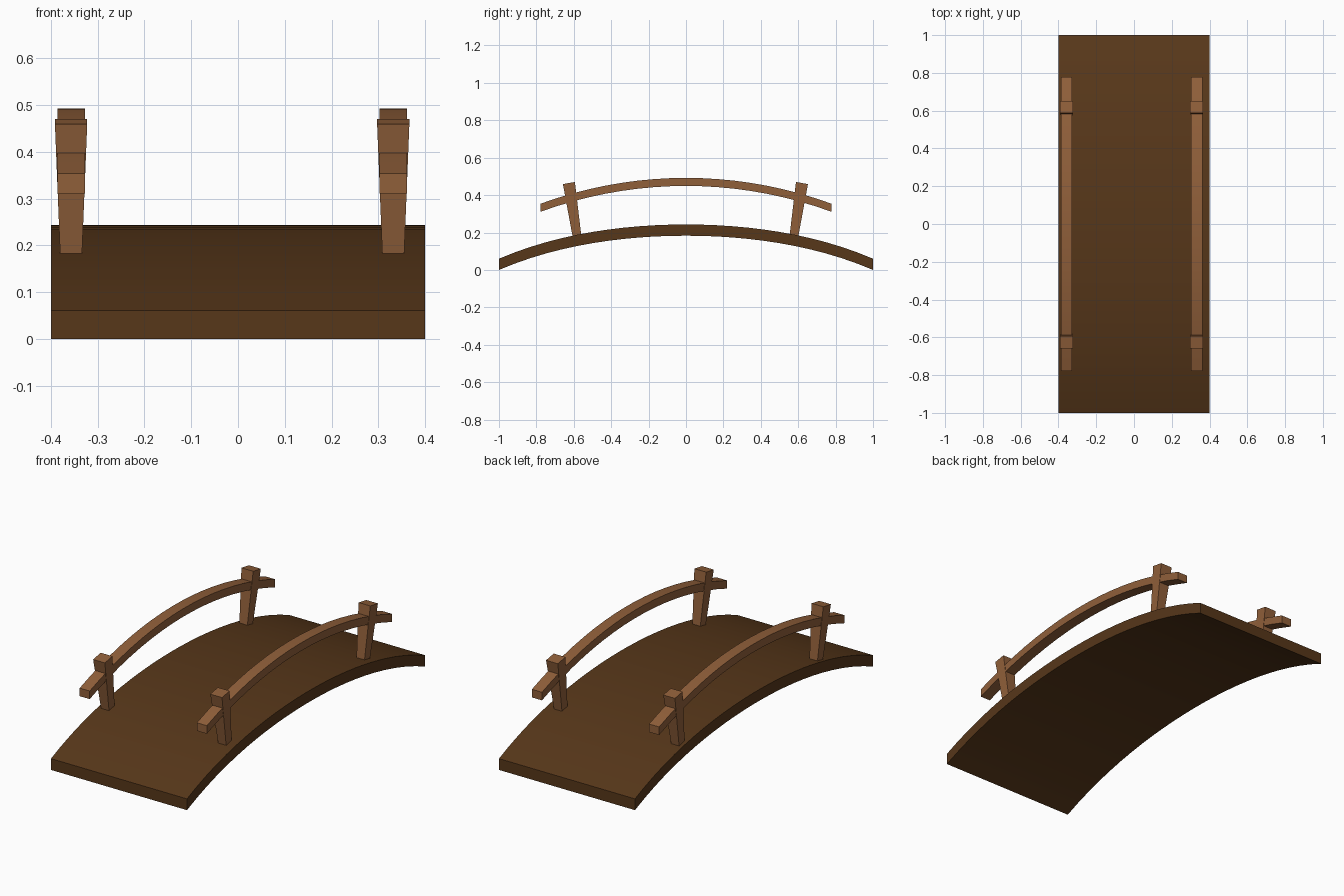
import bpy, bmesh

if "Cube" in bpy.data.objects:
    bpy.data.objects.remove(bpy.data.objects["Cube"])


def material(name, color):
    m = bpy.data.materials.new(name)
    m.diffuse_color = (*color, 1)
    m.use_nodes = True
    m.node_tree.nodes["Principled BSDF"].inputs["Base Color"].default_value = m.diffuse_color
    return m


DECK = material("dark_wood", (0.095, 0.038, 0.010))
RAIL = material("light_wood", (0.28, 0.115, 0.042))


def finish(bm, name, mat):
    bmesh.ops.recalc_face_normals(bm, faces=bm.faces)
    mesh = bpy.data.meshes.new(name)
    bm.to_mesh(mesh)
    bm.free()
    mesh.materials.append(mat)
    ob = bpy.data.objects.new(name, mesh)
    bpy.context.collection.objects.link(ob)
    bpy.context.view_layer.objects.active = ob
    ob.select_set(True)
    bpy.ops.object.shade_smooth_by_angle()
    ob.select_set(False)
    return ob


def arch(name, mat, x0, x1, half_len, peak, thick, a, b, steps):
    """Curved beam along y whose top follows peak - a*y^2 - b*y^4."""
    bm = bmesh.new()
    rings = []
    for i in range(steps + 1):
        y = half_len * (2 * i / steps - 1)
        z = peak - a * y**2 - b * y**4
        rings.append([bm.verts.new(p) for p in
                      ((x0, y, z - thick), (x1, y, z - thick), (x1, y, z), (x0, y, z))])
    for r, s in zip(rings, rings[1:]):
        for k in range(4):
            n = (k + 1) % 4
            bm.faces.new((r[k], r[n], s[n], s[k]))
    bm.faces.new(rings[0])
    bm.faces.new(rings[-1])
    return finish(bm, name, mat)


def post(name, x, side):
    """Leaning post, wider at the top, sunk slightly into the deck."""
    bm = bmesh.new()

    def ring(w, outer, inner):
        pts = ((x - w, outer), (x + w, outer), (x + w, inner), (x - w, inner))
        return [bm.verts.new((px, side * y - 0.003, z)) for px, (y, z) in pts]

    lo = ring(0.0225, (0.600, 0.160), (0.555, 0.168))
    hi = ring(0.0345, (0.655, 0.459), (0.591, 0.470))
    for k in range(4):
        n = (k + 1) % 4
        bm.faces.new((lo[k], lo[n], hi[n], hi[k]))
    bm.faces.new(lo)
    bm.faces.new(hi)
    return finish(bm, name, RAIL)


# Arched walkway
arch("deck", DECK, -0.4, 0.4, 1.0, 0.243, 0.060, 0.152, 0.031, 24)

# Handrails and their posts
for label, x in (("left", -0.357), ("right", 0.332)):
    arch(label + "_handrail", RAIL, x - 0.0295, x + 0.0295, 0.778, 0.492, 0.043, 0.222, 0.01, 18)
    post(label + "_front_post", x, -1)
    post(label + "_back_post", x, 1)
